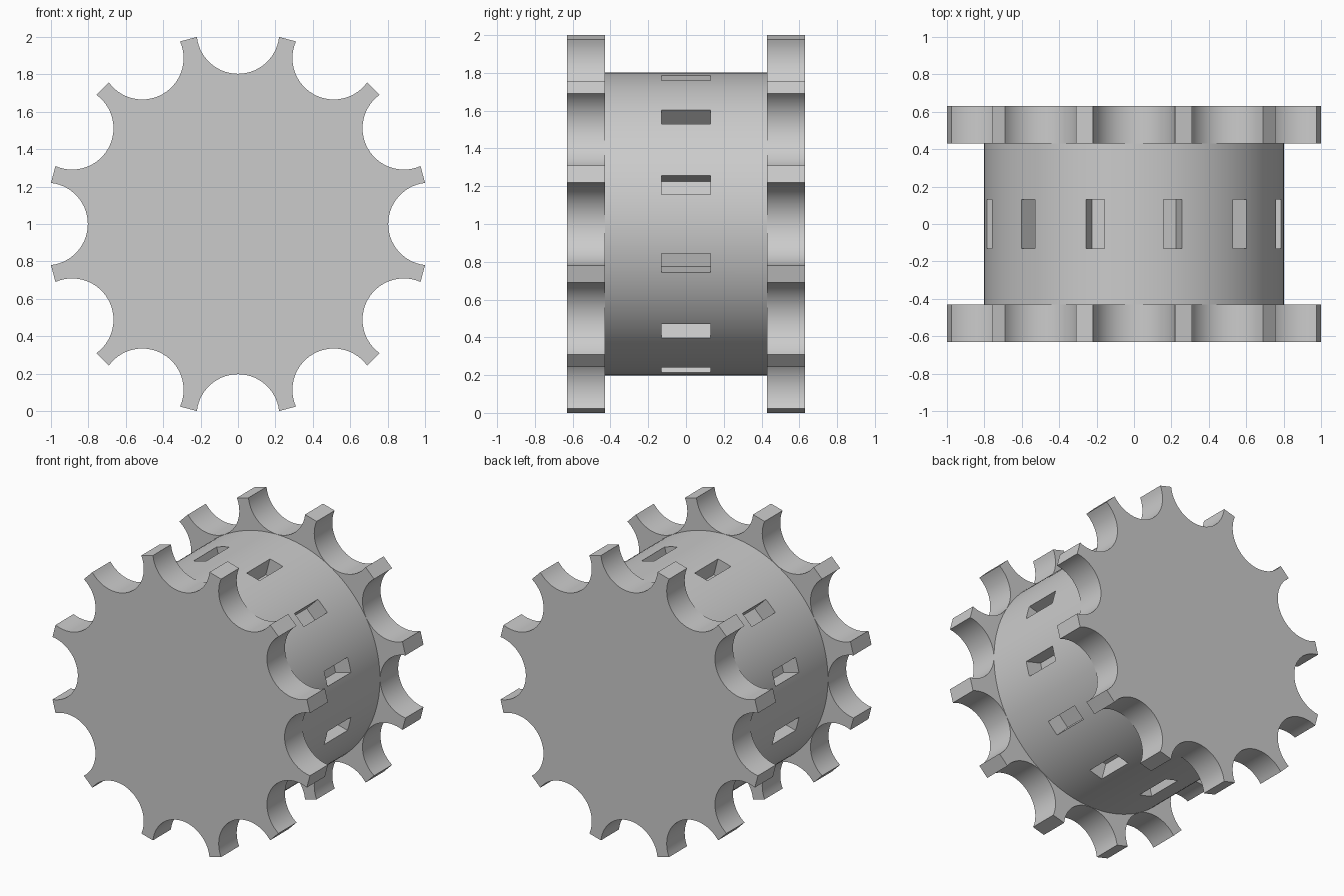
import bpy, bmesh
from math import sin, cos, pi, radians, asin
from mathutils import Matrix, Vector

if "Cube" in bpy.data.objects:
    bpy.data.objects.remove(bpy.data.objects["Cube"])

COUNT = 12            # notches, teeth and slots
TIP_R = 1.024         # radius to the tooth tips
NOTCH_R = 0.221
DRUM_R = 0.802
INNER_Y, OUTER_Y = 0.43, 0.63
SLOT_SIZE = (0.25, 0.26, 0.103)
AXIS_Z = Vector((0, 0, 1))

grey = bpy.data.materials.new("plain grey")
grey.use_nodes = True
colour = (0.6, 0.6, 0.6, 1)
grey.diffuse_color = colour
grey.node_tree.nodes["Principled BSDF"].inputs["Base Color"].default_value = colour


def make_object(name, bm):
    bmesh.ops.recalc_face_normals(bm, faces=bm.faces)
    mesh = bpy.data.meshes.new(name)
    bm.to_mesh(mesh)
    bm.free()
    mesh.materials.append(grey)
    obj = bpy.data.objects.new(name, mesh)
    bpy.context.collection.objects.link(obj)
    return obj


def activate(obj):
    bpy.ops.object.select_all(action='DESELECT')
    obj.select_set(True)
    bpy.context.view_layer.objects.active = obj


def smooth(obj):
    activate(obj)
    bpy.ops.object.shade_smooth_by_angle(angle=radians(30))


def notched_outline(steps=28):
    """Round scallops centred on the tip circle, joined by flat tooth tips."""
    half = asin(NOTCH_R / 2 / TIP_R)
    points = []
    for k in range(COUNT):
        turn = 2 * pi * k / COUNT
        for i in range(steps + 1):
            a = pi + half + (pi - 2 * half) * i / steps
            x, z = NOTCH_R * cos(a), TIP_R + NOTCH_R * sin(a)
            points.append((x * cos(turn) + z * sin(turn),
                           z * cos(turn) - x * sin(turn)))
    return points


def notched_disc(name, y0, y1):
    bm = bmesh.new()
    face = bm.faces.new([bm.verts.new((x, y0, z + 1)) for x, z in notched_outline()])
    ext = bmesh.ops.extrude_face_region(bm, geom=[face], use_keep_orig=True)
    moved = [g for g in ext["geom"] if isinstance(g, bmesh.types.BMVert)]
    bmesh.ops.translate(bm, verts=moved, vec=(0, y1 - y0, 0))
    smooth(make_object(name, bm))


# Notched end discs
notched_disc("front_notched_disc", -OUTER_Y, -INNER_Y)
notched_disc("back_notched_disc", INNER_Y, OUTER_Y)

# Drum between the discs
bm = bmesh.new()
bmesh.ops.create_cone(bm, cap_ends=True, segments=144, radius1=DRUM_R,
                      radius2=DRUM_R, depth=2 * INNER_Y + 0.04,
                      matrix=Matrix.Translation(AXIS_Z) @ Matrix.Rotation(pi / 2, 4, 'X'))
drum = make_object("slotted_drum", bm)

# Ring of slot cutters, in line with the teeth
bm = bmesh.new()
floor_r = DRUM_R - 0.125
for k in range(COUNT):
    place = (Matrix.Translation(AXIS_Z)
             @ Matrix.Rotation(2 * pi * (k + 0.5) / COUNT, 4, 'Y')
             @ Matrix.Translation((floor_r + SLOT_SIZE[0] / 2, 0, 0))
             @ Matrix.Diagonal((*SLOT_SIZE, 1)))
    bmesh.ops.create_cube(bm, size=1, matrix=place)
cutter = make_object("slot_cutters", bm)
cutter.hide_render = True

cut = drum.modifiers.new("slots", 'BOOLEAN')
cut.operation = 'DIFFERENCE'
cut.solver = 'EXACT'
cut.object = cutter
activate(drum)
bpy.ops.object.modifier_apply(modifier=cut.name)
bpy.data.objects.remove(cutter)
smooth(drum)
